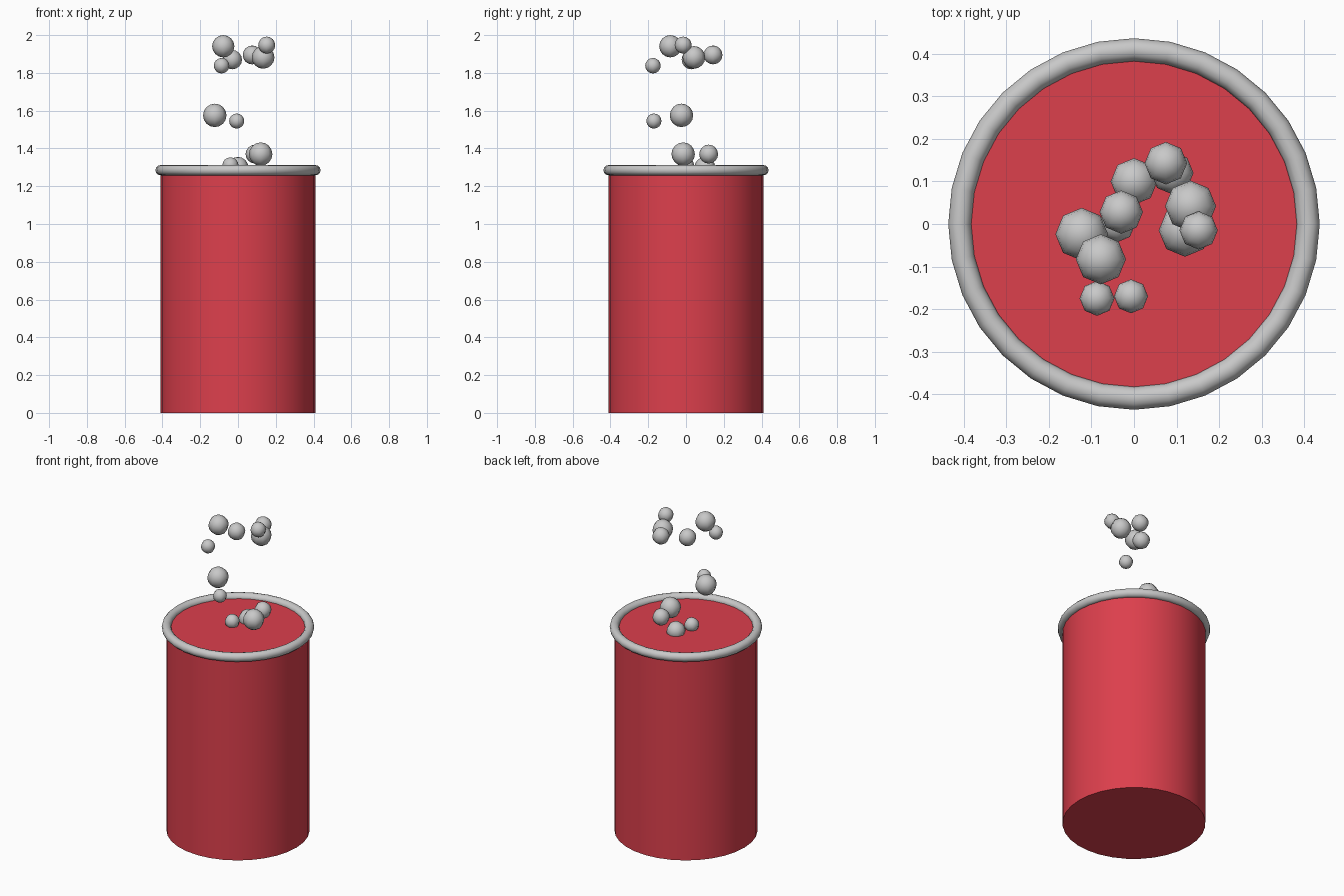
import bpy
import math

cube = bpy.data.objects.get("Cube")
if cube:
    bpy.data.objects.remove(cube, do_unlink=True)


def make_material(name, rgb):
    mat = bpy.data.materials.new(name)
    mat.use_nodes = True
    colour = (*rgb, 1.0)
    mat.diffuse_color = colour
    mat.node_tree.nodes["Principled BSDF"].inputs["Base Color"].default_value = colour
    return mat


def finish(name, mat, angle):
    obj = bpy.context.object
    obj.name = name
    obj.data.materials.append(mat)
    bpy.ops.object.shade_smooth_by_angle(angle=math.radians(angle))
    return obj


red = make_material("can red", (0.72, 0.05, 0.073))
silver = make_material("silver grey", (0.58, 0.58, 0.58))

SIDES = 32
RADIUS = 0.41
HEIGHT = 1.285

# Can body
bpy.ops.mesh.primitive_cylinder_add(vertices=SIDES, radius=RADIUS, depth=HEIGHT,
                                    location=(0, 0, HEIGHT / 2))
finish("can_body", red, 40)

# Rolled rim around the top
bpy.ops.mesh.primitive_torus_add(major_segments=SIDES, minor_segments=12,
                                 major_radius=RADIUS, minor_radius=0.027,
                                 location=(0, 0, HEIGHT))
finish("top_rim", silver, 60)

# Bubbles rising from the lid: x, y, z, radius
bubbles = [
    (0.00, 0.10, 1.30, 0.055),
    (-0.04, 0.00, 1.31, 0.043),
    (0.09, 0.12, 1.37, 0.05),
    (0.12, -0.015, 1.37, 0.062),
    (-0.007, -0.17, 1.545, 0.04),
    (-0.123, -0.024, 1.575, 0.062),
    (-0.087, -0.175, 1.838, 0.041),
    (-0.03, 0.028, 1.87, 0.051),
    (0.133, 0.042, 1.882, 0.06),
    (0.075, 0.143, 1.895, 0.05),
    (0.152, -0.015, 1.947, 0.045),
    (-0.078, -0.083, 1.941, 0.059),
]
for i, (x, y, z, r) in enumerate(bubbles, 1):
    bpy.ops.mesh.primitive_uv_sphere_add(segments=8, ring_count=8, radius=r,
                                         location=(x, y, z))
    finish(f"bubble_{i}", silver, 60)
